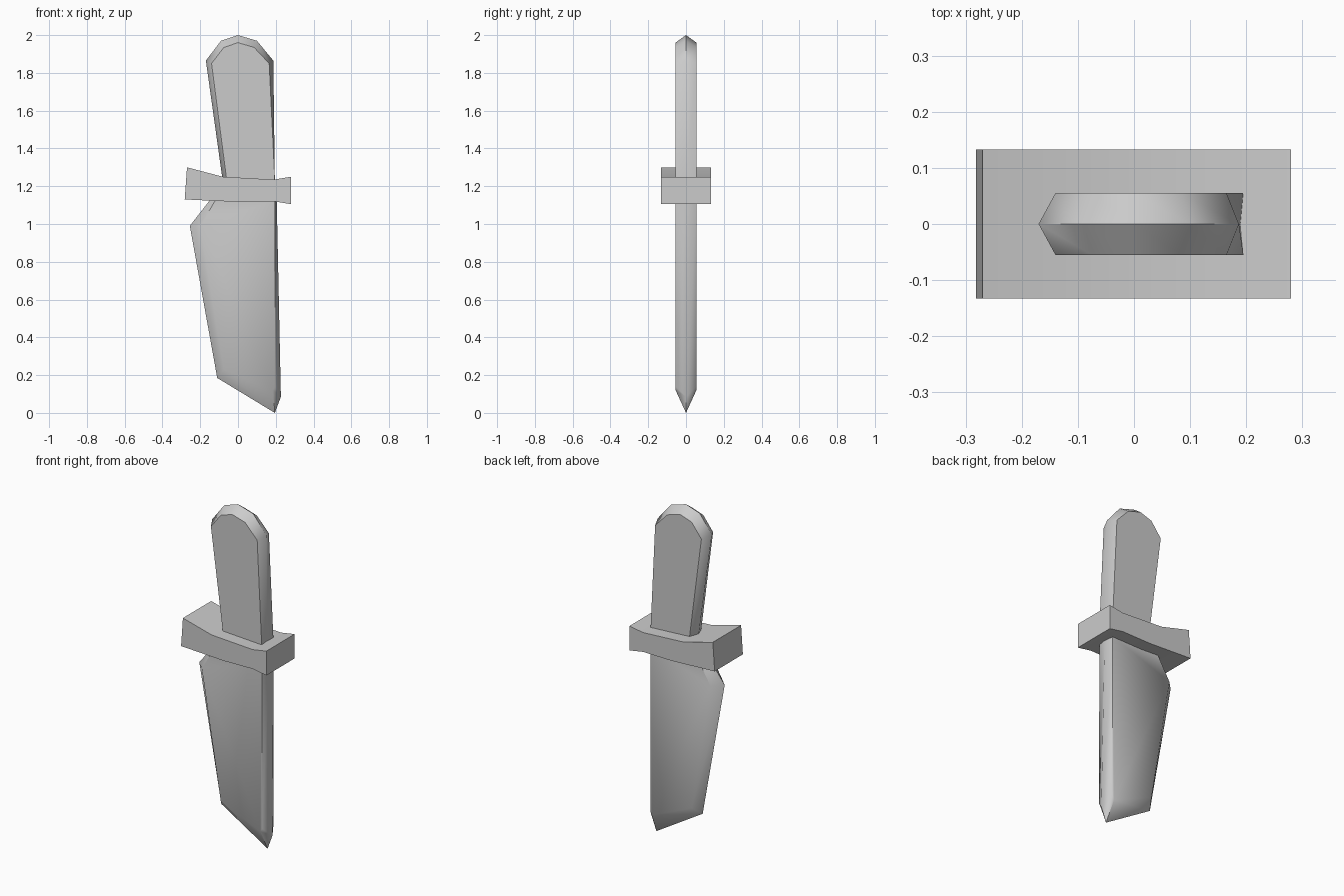
import bpy, bmesh, math

if "Cube" in bpy.data.objects:
    bpy.data.objects.remove(bpy.data.objects["Cube"])


def loft(name, rings, angle):
    """Join matching (x, z) outlines placed at given y depths, capping both ends."""
    bm = bmesh.new()
    loops = [[bm.verts.new((x, y, z)) for x, z in pts] for y, pts in rings]
    for a, b in zip(loops, loops[1:]):
        for i in range(len(a)):
            j = (i + 1) % len(a)
            bm.faces.new((a[i], a[j], b[j], b[i]))
    bm.faces.new(loops[0])
    bm.faces.new(loops[-1])
    bmesh.ops.recalc_face_normals(bm, faces=bm.faces)
    mesh = bpy.data.meshes.new(name)
    bm.to_mesh(mesh)
    bm.free()
    obj = bpy.data.objects.new(name, mesh)
    bpy.context.collection.objects.link(obj)
    bpy.ops.object.select_all(action='DESELECT')
    obj.select_set(True)
    bpy.context.view_layer.objects.active = obj
    bpy.ops.object.shade_smooth_by_angle(angle=math.radians(angle))
    return obj


def ridged(name, rim, face, half):
    """Slab with a ridge at y = 0 and inset flat faces on both sides."""
    return loft(name, [(-half, face), (0, rim), (half, face)], 55)


# Blade, pointing down, with a bevelled edge all round
ridged("blade",
       [(-0.15, 1.125), (-0.255, 0.99), (-0.11, 0.185),
        (0.195, 0.0), (0.227, 0.085), (0.205, 1.125)],
       [(-0.12, 1.125), (-0.20, 0.99), (-0.075, 0.23),
        (0.185, 0.12), (0.197, 0.14), (0.195, 1.125)], 0.055)

# Handle, flaring upward to a rounded pommel
ridged("handle",
       [(-0.082, 1.235), (0.19, 1.225), (0.187, 1.865),
        (0.10, 1.97), (0.0, 2.0), (-0.09, 1.97), (-0.17, 1.865)],
       [(-0.06, 1.235), (0.195, 1.225), (0.165, 1.85),
        (0.085, 1.935), (0.0, 1.96), (-0.075, 1.935), (-0.14, 1.85)], 0.055)

# Crossguard with flared ends
guard = [(-0.27, 1.30), (-0.282, 1.13), (0.0, 1.117), (0.19, 1.12),
         (0.28, 1.105), (0.28, 1.25), (0.19, 1.235), (-0.08, 1.25)]
loft("guard", [(-0.133, guard), (0.133, guard)], 30)
